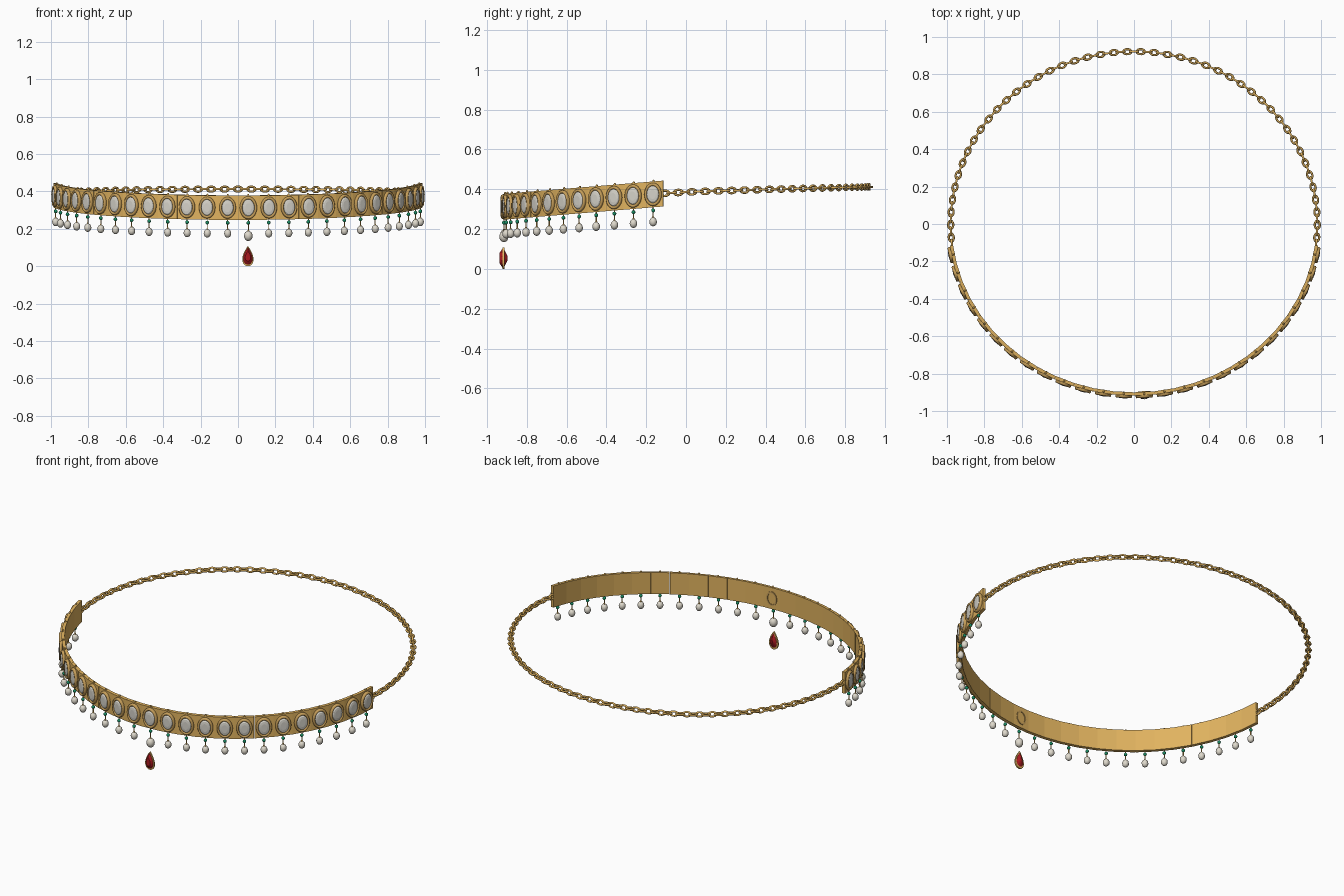
import bpy, bmesh, math
from mathutils import Matrix, Vector

if "Cube" in bpy.data.objects:
    bpy.data.objects.remove(bpy.data.objects["Cube"])

PLATES, STEP = 26, math.radians(6.37)
A, B = 0.985, 0.910            # band ellipse half axes
SLOPE, Z0 = 0.0825, 0.312      # band rises towards its ends


def material(name, rgb):
    m = bpy.data.materials.new(name)
    m.diffuse_color = (*rgb, 1)
    m.use_nodes = True
    m.node_tree.nodes["Principled BSDF"].inputs["Base Color"].default_value = m.diffuse_color
    return m


GOLD = material("gold", (0.75, 0.45, 0.115))
OLD_GOLD = material("antique gold", (0.56, 0.34, 0.10))
STONE = material("pale stone", (0.66, 0.64, 0.58))
PEARL = material("pearl", (0.74, 0.70, 0.61))
GREEN = material("green bead", (0.01, 0.27, 0.13))
RED = material("red gem", (0.40, 0.010, 0.014))


def finish(bm, name, mat, smooth=False):
    bmesh.ops.recalc_face_normals(bm, faces=bm.faces)
    me = bpy.data.meshes.new(name)
    bm.to_mesh(me)
    bm.free()
    me.materials.append(mat)
    ob = bpy.data.objects.new(name, me)
    bpy.context.collection.objects.link(ob)
    if smooth:
        bpy.ops.object.select_all(action='DESELECT')
        ob.select_set(True)
        bpy.context.view_layer.objects.active = ob
        bpy.ops.object.shade_smooth_by_angle(angle=math.radians(65))


def oval(f):
    return math.sin(f), math.cos(f)


def drop(f):
    return math.sin(f) * math.sin(f / 2) / 0.77, math.cos(f)


def stack(bm, mat, rings, n=24, outline=oval, closed=False):
    """Bridge outlines given as (half width, half height, depth)."""
    loops = []
    for w, h, d in rings:
        pts = [outline(2 * math.pi * i / n) for i in range(n)]
        loops.append([bm.verts.new(mat @ Vector((w * u, d, h * v))) for u, v in pts])
    pairs = list(zip(loops, loops[1:]))
    if closed:
        pairs.append((loops[-1], loops[0]))
    else:
        bm.faces.new(loops[0])
        bm.faces.new(loops[-1])
    for p, q in pairs:
        for i in range(n):
            j = (i + 1) % n
            bm.faces.new((p[i], p[j], q[j], q[i]))


def ball(bm, co, r, h, seg=12):
    bmesh.ops.create_uvsphere(bm, u_segments=seg, v_segments=seg * 2 // 3, radius=1,
                              matrix=Matrix.Translation(co) @ Matrix.Diagonal((r, r, h, 1)))


def rod(bm, co, r, length):
    bmesh.ops.create_cone(bm, cap_ends=True, segments=6, radius1=r, radius2=r,
                          depth=length, matrix=Matrix.Translation(co))


def rim(t, off=0.0):
    """Point on the band ellipse; t = 0 is the front centre."""
    n = Vector((math.sin(t) / A, -math.cos(t) / B, 0)).normalized()
    p = Vector((A * math.sin(t), -B * math.cos(t), 0)) + n * off
    p.z = Z0 + SLOPE * (p.y + 0.92)
    return p, n


names = ["plates", "bezels", "stones", "pins", "beads", "pearls"]
parts = {k: bmesh.new() for k in names}
for k in range(PLATES):
    t = (k - (PLATES - 1) / 2) * STEP
    special = k == PLATES // 2
    # Flat plate whose top and bottom follow the rising band
    half = STEP / 2 - 0.0003
    bm = parts["plates"]
    v = []
    for a in (t - half, t + half):
        for off in (-0.010, 0.008):
            for dz in (-0.065, 0.065):
                v.append(bm.verts.new(rim(a, off)[0] + Vector((0, 0, dz))))
    for f in ((0, 1, 3, 2), (4, 6, 7, 5), (0, 4, 5, 1), (2, 3, 7, 6), (0, 2, 6, 4), (1, 5, 7, 3)):
        bm.faces.new([v[i] for i in f])

    # Oval stone inside a wide rounded setting
    p, n = rim(t, 0.006)
    tan = Vector((-n.y, n.x, 0))
    m = Matrix((tan, n, Vector((0, 0, 1)))).transposed().to_4x4()
    m.translation = p
    s = 1.05 if special else 1.0
    stack(parts["bezels"], m, [(0.044 * s, 0.058 * s, 0), (0.044 * s, 0.058 * s, 0.009),
                               (0.040 * s, 0.054 * s, 0.015), (0.034 * s, 0.047 * s, 0.015),
                               (0.031 * s, 0.043 * s, 0.010), (0.031 * s, 0.043 * s, 0)],
          closed=True)
    stack(parts["stones"], m, [(0.031 * s, 0.043 * s, 0.001), (0.031 * s, 0.043 * s, 0.010),
                               (0.026 * s, 0.037 * s, 0.015), (0.016, 0.024, 0.017)])
    if special:   # setting shows through on the inside
        stack(parts["bezels"], m, [(0.034, 0.043, -0.012), (0.034, 0.043, -0.021),
                                   (0.025, 0.034, -0.021), (0.025, 0.034, -0.012)], closed=True)

    # Top knob, green bead, wire and hanging pearl
    c, _ = rim(t)
    up = Vector((0, 0, 1))
    ball(parts["pins"], c + up * 0.067, 0.006, 0.007, 6)
    h = c + n * 0.006
    rod(parts["pins"], h - up * 0.092, 0.003, 0.06)
    ball(parts["beads"], h - up * 0.081, 0.010, 0.010, 9)
    r = 0.023 if special else 0.019
    low = 0.151 if special else 0.138
    ball(parts["pearls"], h - up * low, r, r * 1.2)
    ball(parts["pins"], h - up * (low - r * 1.2), 0.006, 0.005, 6)

finish(parts["plates"], "band_plates", GOLD)
finish(parts["bezels"], "stone_settings", OLD_GOLD, True)
finish(parts["stones"], "oval_stones", STONE)
finish(parts["pins"], "knobs_and_wires", GOLD, True)
finish(parts["beads"], "green_beads", GREEN, True)
finish(parts["pearls"], "hanging_pearls", PEARL, True)

# Faceted drop gem with a thin gold frame
m = Matrix.Translation((0.053, -0.917, 0.054))
bm = bmesh.new()
stack(bm, m, [(0.015, 0.027, -0.019), (0.025, 0.046, -0.006), (0.025, 0.046, 0.003),
              (0.006, 0.010, 0.021)], n=14, outline=drop)
finish(bm, "drop_gem", RED)
bm = bmesh.new()
stack(bm, m, [(0.030, 0.054, -0.004), (0.030, 0.054, 0.005),
              (0.023, 0.043, 0.006), (0.024, 0.045, -0.005)], n=28, outline=drop, closed=True)
finish(bm, "drop_gem_frame", GOLD)

# Back chain: oval links turned alternately by a quarter
LINKS = 93
CA, CB = 0.98, 0.922


def chain_point(a):
    y = CB * math.sin(a)
    u = max(0, (y + 0.12) / 1.04)
    return Vector((CA * math.cos(a), y, 0.378 + 0.034 * u ** 0.7))


bm = bmesh.new()
start = math.radians(-6.6)
span = math.pi - 2 * start
for k in range(LINKS):
    a = start + span * k / (LINKS - 1)
    p = chain_point(a)
    d = (chain_point(a + 0.01) - chain_point(a - 0.01)).normalized()
    side = d.cross(Vector((0, 0, 1))).normalized()
    up = side.cross(d)
    if k % 2 == 0:
        side, up = up, -side
    rings = []
    for i in range(14):
        f = 2 * math.pi * i / 14
        c = p + d * 0.022 * math.cos(f) + side * 0.0135 * math.sin(f)
        out = (d * math.cos(f) + side * math.sin(f)).normalized()
        rings.append([bm.verts.new(c + (out * math.cos(g) + up * math.sin(g)) * 0.006)
                      for g in (j * math.pi / 3 for j in range(6))])
    for i in range(14):
        q, r = rings[i], rings[(i + 1) % 14]
        for j in range(6):
            bm.faces.new((q[j], q[(j + 1) % 6], r[(j + 1) % 6], r[j]))
finish(bm, "back_chain", GOLD, True)
